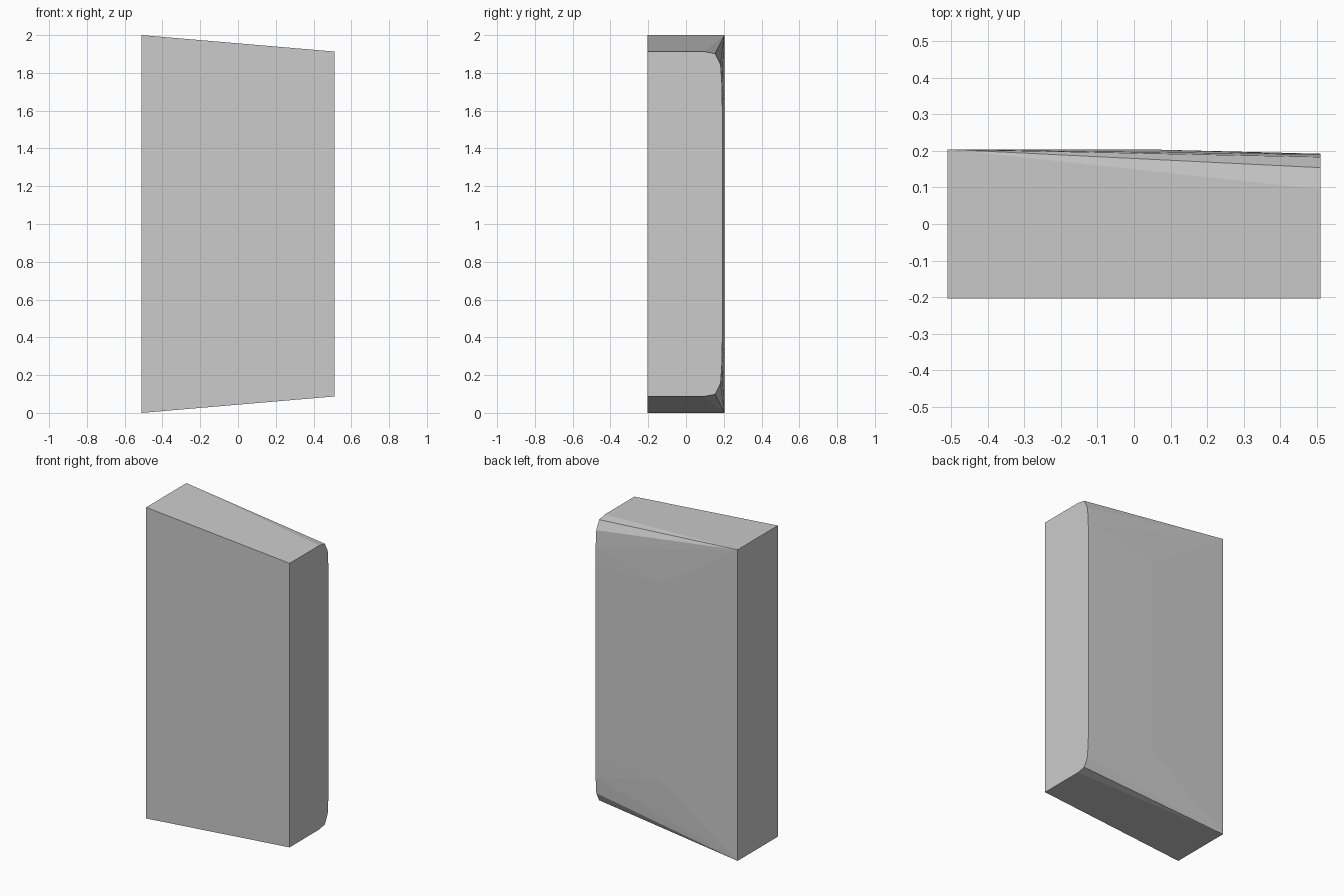
import bpy, bmesh

if "Cube" in bpy.data.objects:
    bpy.data.objects.remove(bpy.data.objects["Cube"])

HX, HY, MID = 0.51, 0.204, 1.0   # half width, half depth, mirror height

# upper half of the slab: square left end, front corners, flat back panel point
points = [(-HX, -HY, 2.0), (-HX, HY, 2.0), (HX, -HY, 1.913), (0.03, HY, 1.64)]
# rounded back corner of the right end (y, z)
corner = [(0.095, 1.913), (0.154, 1.902), (0.183, 1.845), (0.190, 1.74), (0.192, 1.62)]
points += [(HX, y, z) for y, z in corner]

# mirror top to bottom and wrap the convex block
bm = bmesh.new()
for x, y, z in points:
    bm.verts.new((x, y, z))
    bm.verts.new((x, y, 2 * MID - z))
bmesh.ops.convex_hull(bm, input=bm.verts[:])
bmesh.ops.dissolve_limit(bm, angle_limit=0.001, verts=bm.verts[:], edges=bm.edges[:])
bmesh.ops.recalc_face_normals(bm, faces=bm.faces[:])

mesh = bpy.data.meshes.new("tapered_block")
bm.to_mesh(mesh)
bm.free()
block = bpy.data.objects.new("tapered_block", mesh)
bpy.context.collection.objects.link(block)
